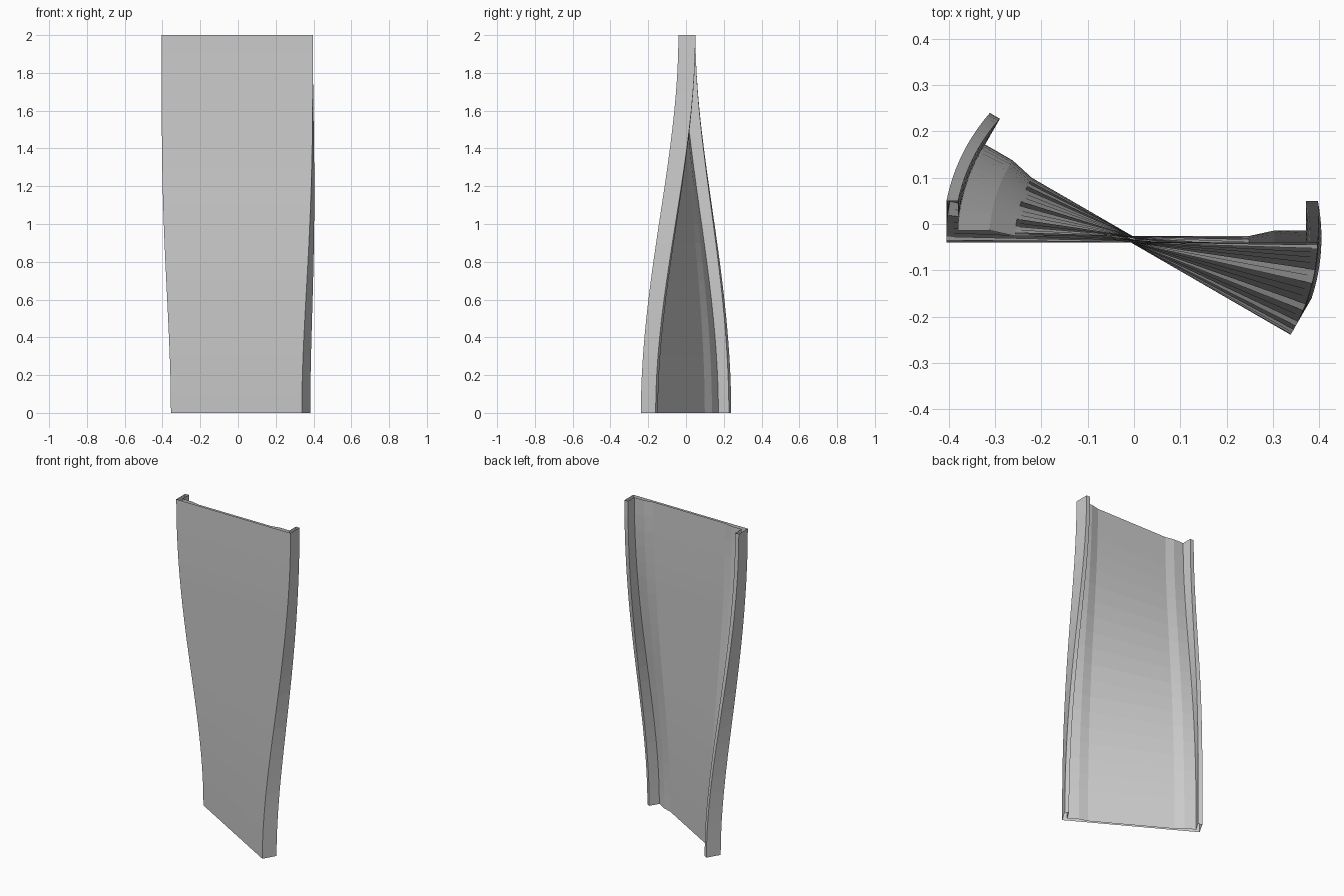
import bpy, bmesh, math

if "Cube" in bpy.data.objects:
    bpy.data.objects.remove(bpy.data.objects["Cube"])

# Channel cross-section: right half from front centre out to inner web, mirrored about x = 0
half = [(0.4005, -0.04), (0.4005, 0.05), (0.3755, 0.05), (0.3755, -0.014),
        (0.307, -0.014), (0.252, -0.026)]
profile = half + [(-x, y) for x, y in reversed(half)]

STEPS = 20
HEIGHT = 2.0
TWIST = math.radians(-30)
PX, PY = -0.004, -0.03      # twist axis


def ring(bm, t):
    """One copy of the profile, eased from fully twisted at the foot to straight at the top."""
    u = 1 - t
    a = TWIST * u * u * (3 - 2 * u)
    c, s = math.cos(a), math.sin(a)
    return [bm.verts.new((PX + x * c - (y - PY) * s,
                          PY + x * s + (y - PY) * c, HEIGHT * t))
            for x, y in profile]


# Twisted channel blade, a tube with open ends
bm = bmesh.new()
rings = [ring(bm, i / STEPS) for i in range(STEPS + 1)]
n = len(profile)
for lo, hi in zip(rings, rings[1:]):
    for i in range(n):
        j = (i + 1) % n
        bm.faces.new((lo[i], lo[j], hi[j], hi[i]))
bm.normal_update()

mesh = bpy.data.meshes.new("twisted_channel_panel")
bm.to_mesh(mesh)
bm.free()
panel = bpy.data.objects.new("twisted_channel_panel", mesh)
bpy.context.collection.objects.link(panel)
